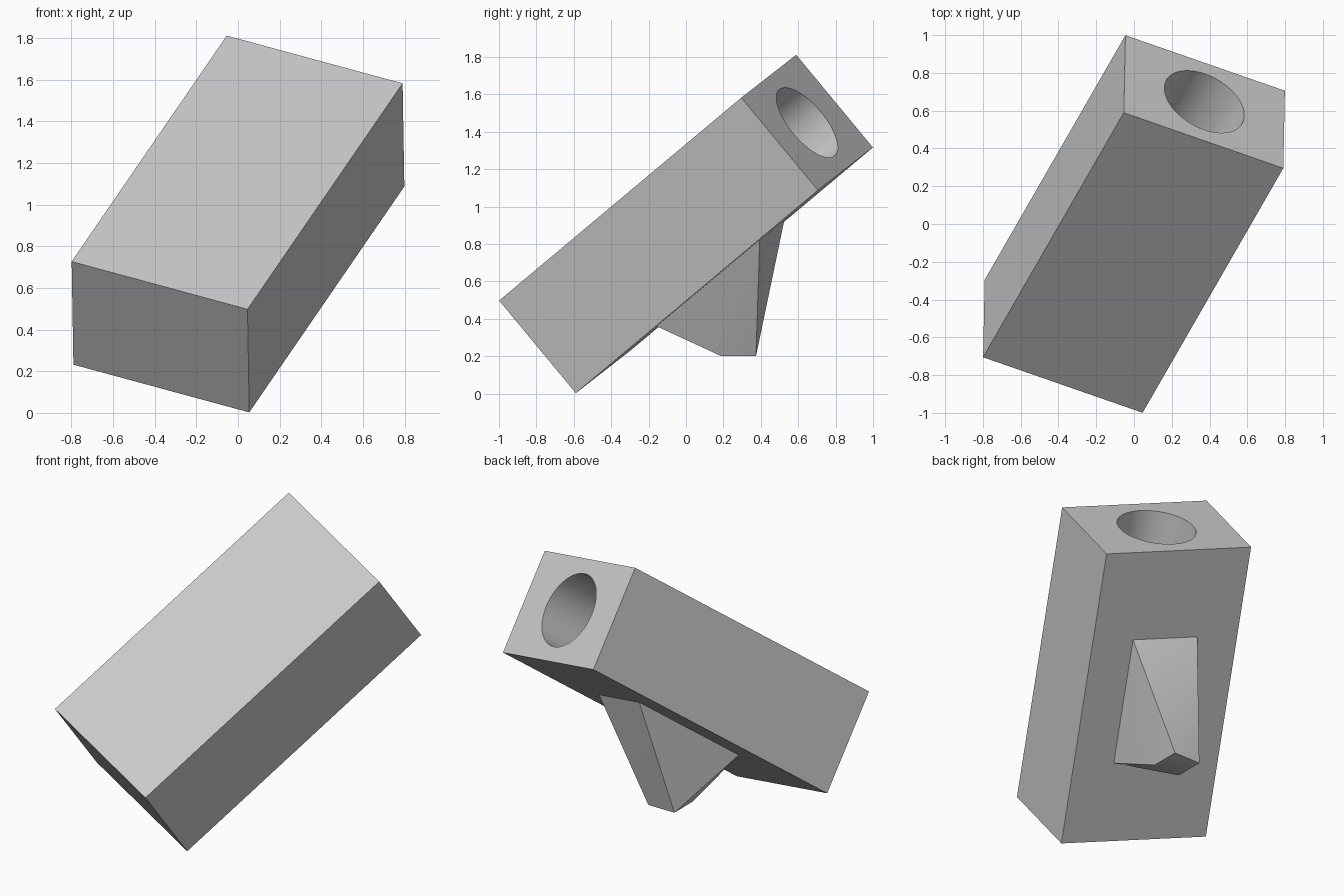
import bpy
import bmesh
import math
from mathutils import Matrix, Vector

cube = bpy.data.objects.get("Cube")
if cube:
    bpy.data.objects.remove(cube, do_unlink=True)

# One plain grey for everything
GREY = (0.6, 0.6, 0.6, 1.0)
grey = bpy.data.materials.new("plain_grey")
grey.use_nodes = True
grey.diffuse_color = GREY
grey.node_tree.nodes["Principled BSDF"].inputs["Base Color"].default_value = GREY

# Tilted frame of the block: width, length and thickness directions
length_dir = Vector((0.745, 1.295, 1.085)).normalized()
width_dir = Vector((0.845, -0.295, -0.23))
width_dir = (width_dir - width_dir.project(length_dir)).normalized()
thick_dir = width_dir.cross(length_dir)
frame = Matrix((width_dir, length_dir, thick_dir)).transposed().to_4x4()
frame.translation = (0, 0, 0.907)

WIDTH, LENGTH, THICK = 0.923, 1.846, 0.643
HOLE_RADIUS, HOLE_DEPTH = 0.231, 0.92


def add_object(name, bm):
    bmesh.ops.recalc_face_normals(bm, faces=bm.faces)
    mesh = bpy.data.meshes.new(name)
    bm.to_mesh(mesh)
    bm.free()
    mesh.materials.append(grey)
    obj = bpy.data.objects.new(name, mesh)
    bpy.context.collection.objects.link(obj)
    return obj


def smooth(obj):
    bpy.ops.object.select_all(action="DESELECT")
    obj.select_set(True)
    bpy.context.view_layer.objects.active = obj
    bpy.ops.object.shade_smooth_by_angle(angle=math.radians(30))


# Block
bm = bmesh.new()
bmesh.ops.create_cube(bm, size=1, matrix=frame @ Matrix.Diagonal((WIDTH, LENGTH, THICK, 1)))
block = add_object("block", bm)

# Round blind hole in the raised end
bm = bmesh.new()
hole_place = Matrix.Translation((0, LENGTH / 2, 0)) @ Matrix.Rotation(math.pi / 2, 4, "X")
bmesh.ops.create_cone(bm, cap_ends=True, segments=64, radius1=HOLE_RADIUS,
                      radius2=HOLE_RADIUS, depth=2 * HOLE_DEPTH, matrix=frame @ hole_place)
cutter = add_object("hole_cutter", bm)
cutter.hide_render = True
cut = block.modifiers.new("hole", "BOOLEAN")
cut.operation = "DIFFERENCE"
cut.solver = "EXACT"
cut.object = cutter
bpy.context.view_layer.objects.active = block
bpy.ops.object.modifier_apply(modifier=cut.name)
bpy.data.objects.remove(cutter, do_unlink=True)
smooth(block)

# Tapered foot: rectangle on the underside drawn down to a level square tip
bm = bmesh.new()
for i in (-1, 1):
    for j in (-1, 1):
        bm.verts.new(frame @ Vector((0.205 * i, -0.03 + 0.393 * j, -THICK / 2)))
        bm.verts.new((-0.088 + 0.092 * i, 0.282 + 0.092 * j, 0.2))
bmesh.ops.convex_hull(bm, input=bm.verts)
foot = add_object("foot", bm)
smooth(foot)
